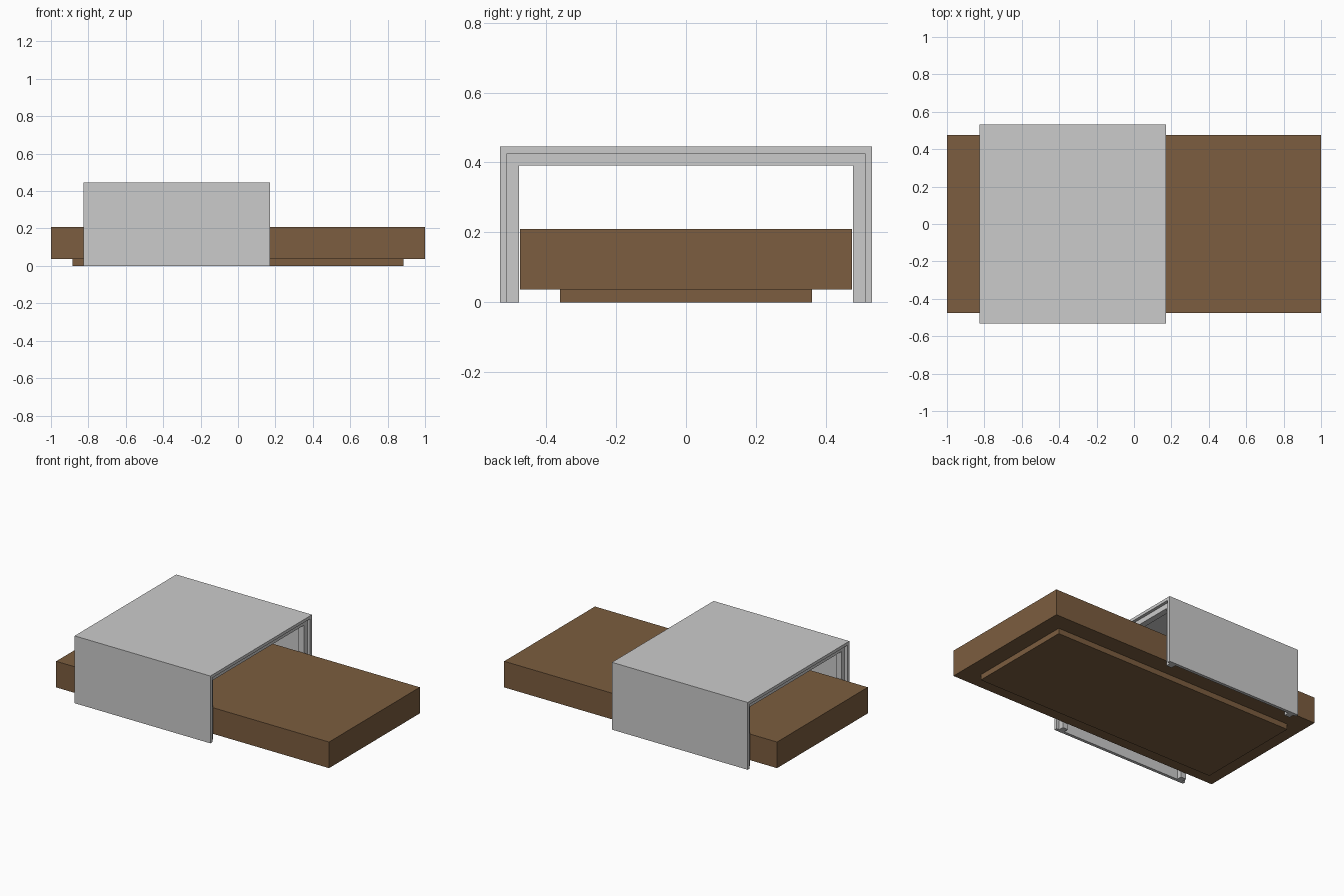
import bpy, bmesh

if "Cube" in bpy.data.objects:
    bpy.data.objects.remove(bpy.data.objects["Cube"])

brown = bpy.data.materials.new("brown_wood")
brown.diffuse_color = (0.2, 0.11, 0.05, 1)
brown.use_nodes = True
brown.node_tree.nodes["Principled BSDF"].inputs["Base Color"].default_value = brown.diffuse_color


def box(name, x, y, z, mat=None):
    """Box from (min, max) ranges."""
    bm = bmesh.new()
    bmesh.ops.create_cube(bm, size=1)
    for v in bm.verts:
        v.co = [r[0] + (c + 0.5) * (r[1] - r[0]) for c, r in zip(v.co, (x, y, z))]
    return finish(name, bm, mat)


def arch(name, x0, x1, outer, top, t):
    """Upside-down U profile of thickness t, extruded along x."""
    inner, low = outer - t, top - t
    pts = [(-outer, 0), (-outer, top), (outer, top), (outer, 0),
           (inner, 0), (inner, low), (-inner, low), (-inner, 0)]
    bm = bmesh.new()
    face = bm.faces.new([bm.verts.new((x0, y, z)) for y, z in pts])
    ext = bmesh.ops.extrude_face_region(bm, geom=[face])
    moved = [g for g in ext["geom"] if isinstance(g, bmesh.types.BMVert)]
    bmesh.ops.translate(bm, verts=moved, vec=(x1 - x0, 0, 0))
    return finish(name, bm)


def finish(name, bm, mat=None):
    bmesh.ops.recalc_face_normals(bm, faces=bm.faces)
    mesh = bpy.data.meshes.new(name)
    bm.to_mesh(mesh)
    bm.free()
    if mat:
        mesh.materials.append(mat)
    obj = bpy.data.objects.new(name, mesh)
    bpy.context.collection.objects.link(obj)
    return obj


# Low wooden table on a recessed plinth
box("table_slab", (-1, 1), (-0.475, 0.475), (0.036, 0.209), brown)
box("plinth", (-0.885, 0.885), (-0.36, 0.36), (0, 0.036), brown)

# Sliding bridge shell with a stiffening frame inside each open end
L, R = -0.825, 0.17
arch("bridge_shell", L, R, 0.532, 0.446, 0.02)
arch("left_frame", L + 0.02, L + 0.06, 0.512, 0.426, 0.034)
arch("right_frame", R - 0.06, R - 0.02, 0.512, 0.426, 0.034)
